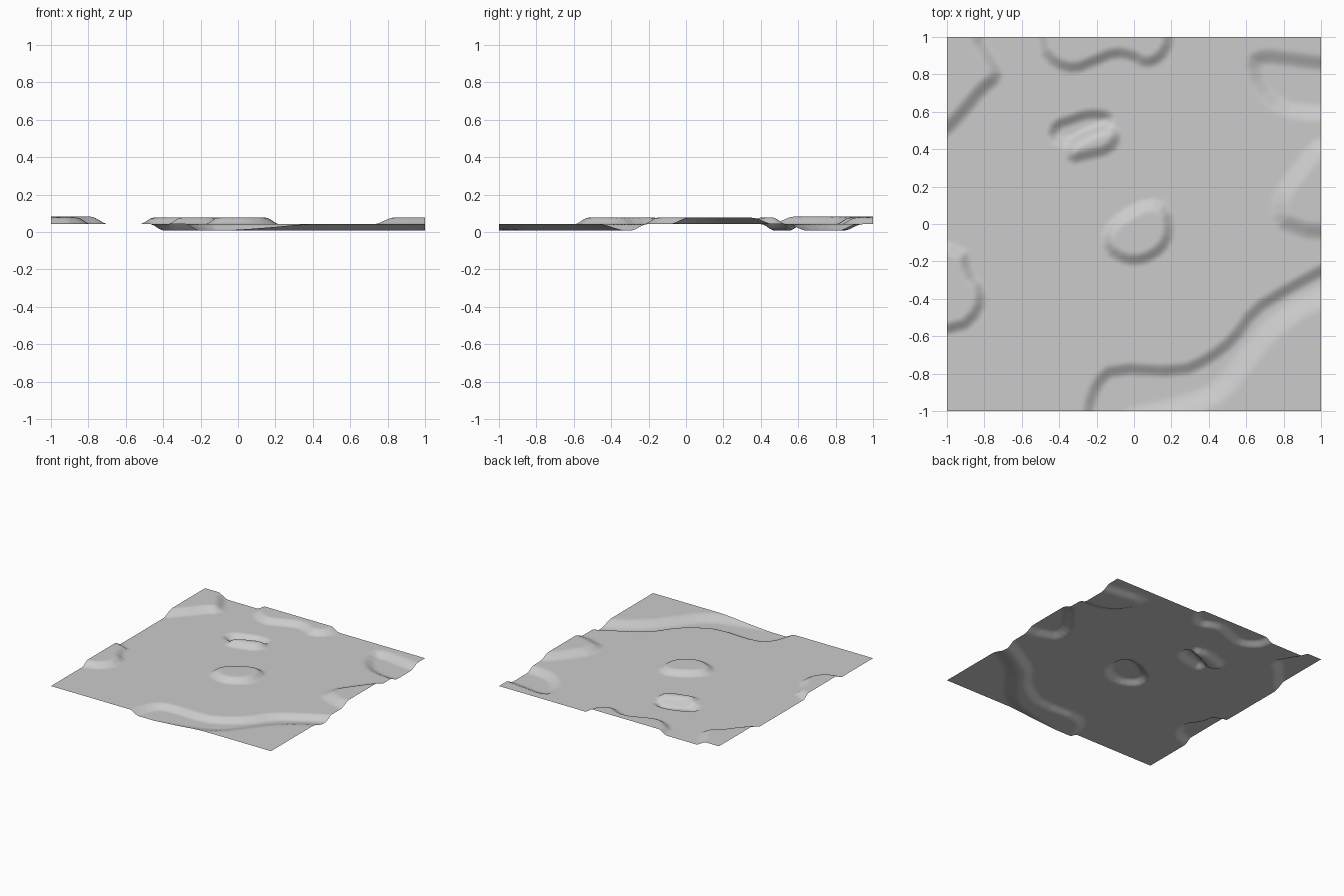
import bpy
import bmesh
from mathutils import Vector

default_cube = bpy.data.objects.get("Cube")
if default_cube:
    bpy.data.objects.remove(default_cube, do_unlink=True)

GROUND, HIGH, LOW = 0.042, 0.077, 0.008
GRID = 150


def rounded(points, passes=1):
    """Cut the corners of a closed outline."""
    outline = [Vector(p) for p in points]
    for _ in range(passes):
        cut = []
        for i, a in enumerate(outline):
            b = outline[(i + 1) % len(outline)]
            cut += [a.lerp(b, 0.25), a.lerp(b, 0.75)]
        outline = cut
    return outline


def inside_distance(p, outline):
    """Distance to the outline, positive inside it."""
    nearest, inside = 9.0, False
    for i, b in enumerate(outline):
        a = outline[i - 1]
        edge = b - a
        t = max(0.0, min(1.0, (p - a).dot(edge) / edge.length_squared))
        nearest = min(nearest, (p - a - edge * t).length)
        if (a.y > p.y) != (b.y > p.y):
            if p.x < a.x + (p.y - a.y) * edge.x / edge.y:
                inside = not inside
    return nearest if inside else -nearest


def shape_region(mesh, level, slope, points):
    """Blend the ground inside the outline to a level, over a sloped bank."""
    outline = rounded(points)
    left = min(p.x for p in outline) - slope
    right = max(p.x for p in outline) + slope
    front = min(p.y for p in outline) - slope
    back = max(p.y for p in outline) + slope
    for vert in mesh.verts:
        p = vert.co.xy
        if left < p.x < right and front < p.y < back:
            t = inside_distance(p, outline) / slope + 0.5
            t = max(0.0, min(1.0, t))
            blend = t * t * (3 - 2 * t)
            vert.co.z += (level - vert.co.z) * blend


# Outlines of the raised and sunken regions
river = [(-.26, -1.2), (-.25, -1), (-.2, -.85), (-.11, -.77), (.25, -.79),
         (.4, -.72), (.53, -.62), (.64, -.46), (.8, -.36), (1, -.25),
         (1.3, -.1), (1.3, -1.2)]
river_bank = [(-.1, -1.06), (.3, -.97), (.47, -.89), (.6, -.72), (.72, -.57),
              (.86, -.46), (1, -.39), (1.4, -.2), (1.4, -1.4), (-.1, -1.4)]
corner_pit = [(.63, .87), (.7, .9), (.85, .88), (1, .86), (1.2, .85),
              (1.2, .6), (.95, .59), (.78, .62), (.67, .73)]
small_pit = [(-.44, .46), (-.42, .53), (-.33, .56), (-.24, .59),
             (-.13, .58), (-.14, .53), (-.25, .49), (-.35, .43)]
small_hill = [(-.34, .35), (-.25, .37), (-.13, .4), (-.09, .47),
              (-.13, .51), (-.25, .47), (-.34, .42)]
middle_hill = [(-.14, -.04), (-.14, -.13), (-.05, -.19), (.05, -.19),
               (.15, -.13), (.19, -.04), (.17, .08), (.08, .11), (-.06, .04)]
right_hill = [(.78, .02), (.78, .14), (.85, .24), (.95, .37), (1, .42),
              (1.2, .45), (1.2, -.04), (.94, -.04), (.86, -.01)]
back_hill = [(-.49, 1.2), (-.49, .94), (-.42, .86), (-.32, .83), (-.22, .87),
             (-.1, .92), (0, .9), (.06, .86), (.14, .89), (.19, .98),
             (.19, 1.2)]
left_back_hill = [(-1.2, .35), (-1, .51), (-.9, .62), (-.82, .72),
                  (-.73, .79), (-.76, .86), (-.85, 1), (-.85, 1.2),
                  (-1.2, 1.2)]
left_front_hill = [(-1.2, -.13), (-.92, -.13), (-.89, -.27), (-.82, -.35),
                   (-.83, -.46), (-.93, -.56), (-1.2, -.56)]

# Flat ground sheet
mesh = bmesh.new()
bmesh.ops.create_grid(mesh, x_segments=GRID, y_segments=GRID, size=1.0)
for vert in mesh.verts:
    vert.co.z = GROUND

# Sunken regions, with the river bank rising back to the ground
shape_region(mesh, LOW, 0.08, river)
shape_region(mesh, GROUND, 0.14, river_bank)
shape_region(mesh, LOW, 0.1, corner_pit)
shape_region(mesh, LOW, 0.07, small_pit)

# Raised regions
for outline in (small_hill, middle_hill, back_hill, left_front_hill):
    shape_region(mesh, HIGH, 0.075, outline)
shape_region(mesh, HIGH, 0.11, right_hill)
shape_region(mesh, HIGH + 0.005, 0.09, left_back_hill)

# Finished terrain object
data = bpy.data.meshes.new("terrain")
mesh.to_mesh(data)
mesh.free()
terrain = bpy.data.objects.new("terrain", data)
bpy.context.collection.objects.link(terrain)
for face in data.polygons:
    face.use_smooth = True

# Single plain grey
grey = bpy.data.materials.new("plain grey")
grey.use_nodes = True
colour = (0.6, 0.6, 0.6, 1.0)
grey.diffuse_color = colour
shader = next(n for n in grey.node_tree.nodes if n.type == "BSDF_PRINCIPLED")
shader.inputs["Base Color"].default_value = colour
data.materials.append(grey)
